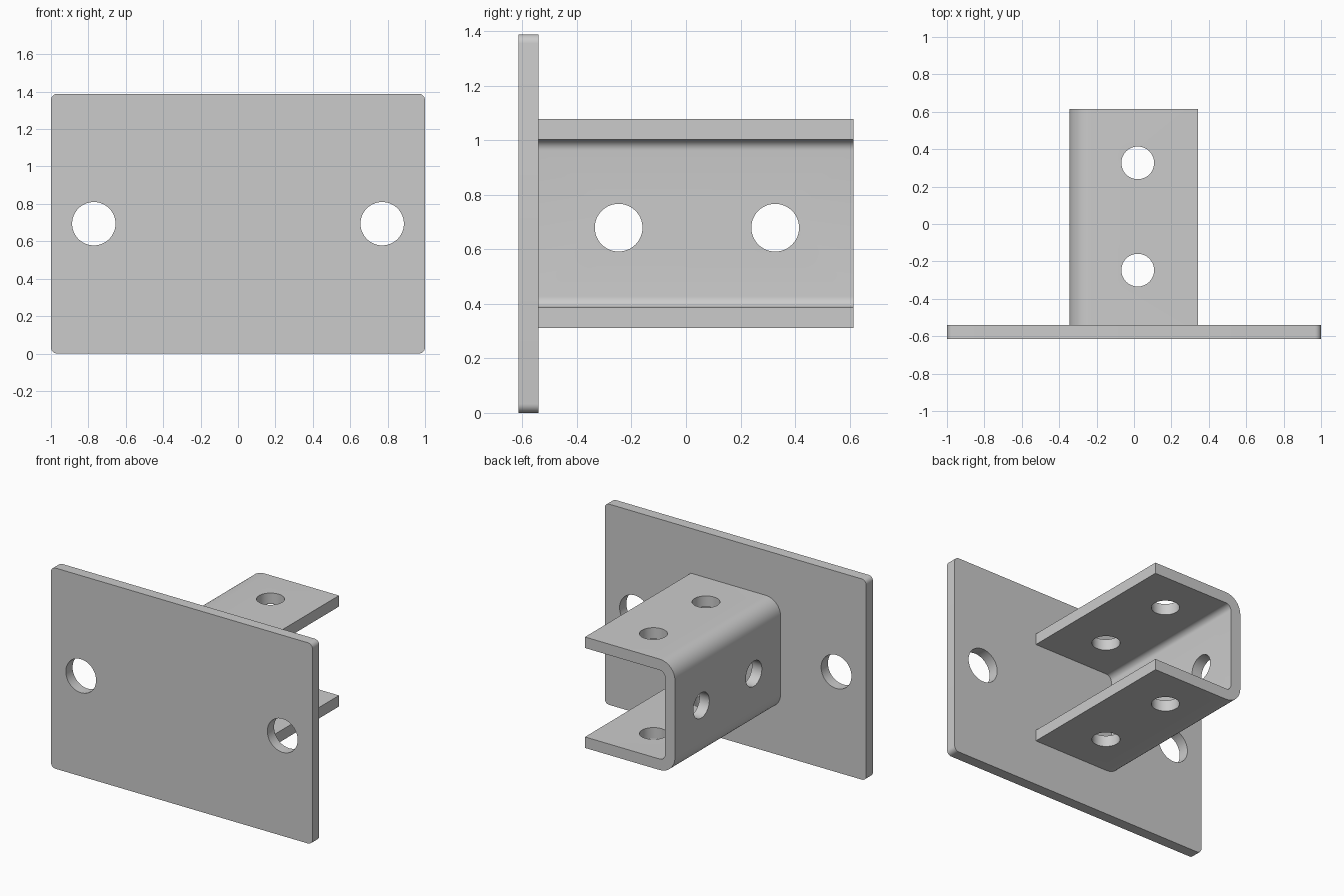
import bpy
import bmesh
from math import radians, sin, cos
from mathutils import Matrix, Vector

cube = bpy.data.objects.get("Cube")
if cube:
    bpy.data.objects.remove(cube, do_unlink=True)

steel = bpy.data.materials.new("grey_steel")
steel.use_nodes = True
steel.diffuse_color = (0.6, 0.6, 0.6, 1)
steel.node_tree.nodes["Principled BSDF"].inputs["Base Color"].default_value = (0.6, 0.6, 0.6, 1)


def add_object(name, bm):
    bmesh.ops.recalc_face_normals(bm, faces=bm.faces)
    mesh = bpy.data.meshes.new(name)
    bm.to_mesh(mesh)
    bm.free()
    mesh.materials.append(steel)
    obj = bpy.data.objects.new(name, mesh)
    bpy.context.collection.objects.link(obj)
    return obj


def arc(cx, cz, radius, start, end, steps=8):
    """Points of a corner arc in the XZ plane, angles in degrees."""
    angles = [radians(start + (end - start) * i / steps) for i in range(steps + 1)]
    return [(cx + radius * cos(a), cz + radius * sin(a)) for a in angles]


def extrude_profile(name, points, y_front, y_back):
    """Solid made by sweeping an XZ outline along Y."""
    bm = bmesh.new()
    face = bm.faces.new([bm.verts.new((x, y_front, z)) for x, z in points])
    result = bmesh.ops.extrude_face_region(bm, geom=[face])
    verts = [v for v in result["geom"] if isinstance(v, bmesh.types.BMVert)]
    bmesh.ops.translate(bm, verts=verts, vec=(0, y_back - y_front, 0))
    return add_object(name, bm)


def drill(obj, centre, axis, radius, length):
    """Cut a round hole and discard the cutter."""
    bm = bmesh.new()
    turn = Vector((0, 0, 1)).rotation_difference(Vector(axis)).to_matrix().to_4x4()
    bmesh.ops.create_cone(bm, cap_ends=True, segments=48, radius1=radius, radius2=radius,
                          depth=length, matrix=Matrix.Translation(centre) @ turn)
    cutter = add_object("hole_cutter", bm)
    cutter.hide_render = True
    mod = obj.modifiers.new("hole", "BOOLEAN")
    mod.operation = "DIFFERENCE"
    mod.solver = "EXACT"
    mod.object = cutter
    bpy.context.view_layer.objects.active = obj
    bpy.ops.object.modifier_apply(modifier=mod.name)
    bpy.data.objects.remove(cutter, do_unlink=True)


# Mounting plate with small rounded corners
HEIGHT, CORNER, JOINT = 1.388, 0.033, -0.541
outline = []
for sx, sz, start in ((1, 1, 0), (-1, 1, 90), (-1, 0, 180), (1, 0, 270)):
    cz = HEIGHT - CORNER if sz else CORNER
    outline += arc(sx * (1 - CORNER), cz, CORNER, start, start + 90, 6)
plate = extrude_profile("mounting_plate", outline, -0.615, JOINT)
for x in (-0.771, 0.771):
    drill(plate, (x, -0.58, HEIGHT / 2), (0, 1, 0), 0.116, 0.4)

# Bent channel: web on the -x side, flanges open towards +x
LEFT, RIGHT, LOW, HIGH = -0.346, 0.342, 0.311, 1.078
THICK, INNER = 0.076, 0.04
OUTER = INNER + THICK
bend = LEFT + OUTER
profile = [(RIGHT, HIGH)]
profile += arc(bend, HIGH - OUTER, OUTER, 90, 180)
profile += arc(bend, LOW + OUTER, OUTER, 180, 270)
profile += [(RIGHT, LOW), (RIGHT, LOW + THICK)]
profile += arc(bend, LOW + OUTER, INNER, 270, 180)
profile += arc(bend, HIGH - OUTER, INNER, 180, 90)
profile += [(RIGHT, HIGH - THICK)]
channel = extrude_profile("channel_bracket", profile, JOINT, 0.615)
for y in (-0.247, 0.327):
    drill(channel, (0.02, y, 0.7), (0, 0, 1), 0.0875, 1.2)
    drill(channel, (LEFT, y, 0.679), (1, 0, 0), 0.0875, 0.4)

# Smooth bends and hole walls, crisp edges
for obj in (plate, channel):
    bpy.ops.object.select_all(action="DESELECT")
    obj.select_set(True)
    bpy.context.view_layer.objects.active = obj
    bpy.ops.object.shade_smooth_by_angle(angle=radians(30))
